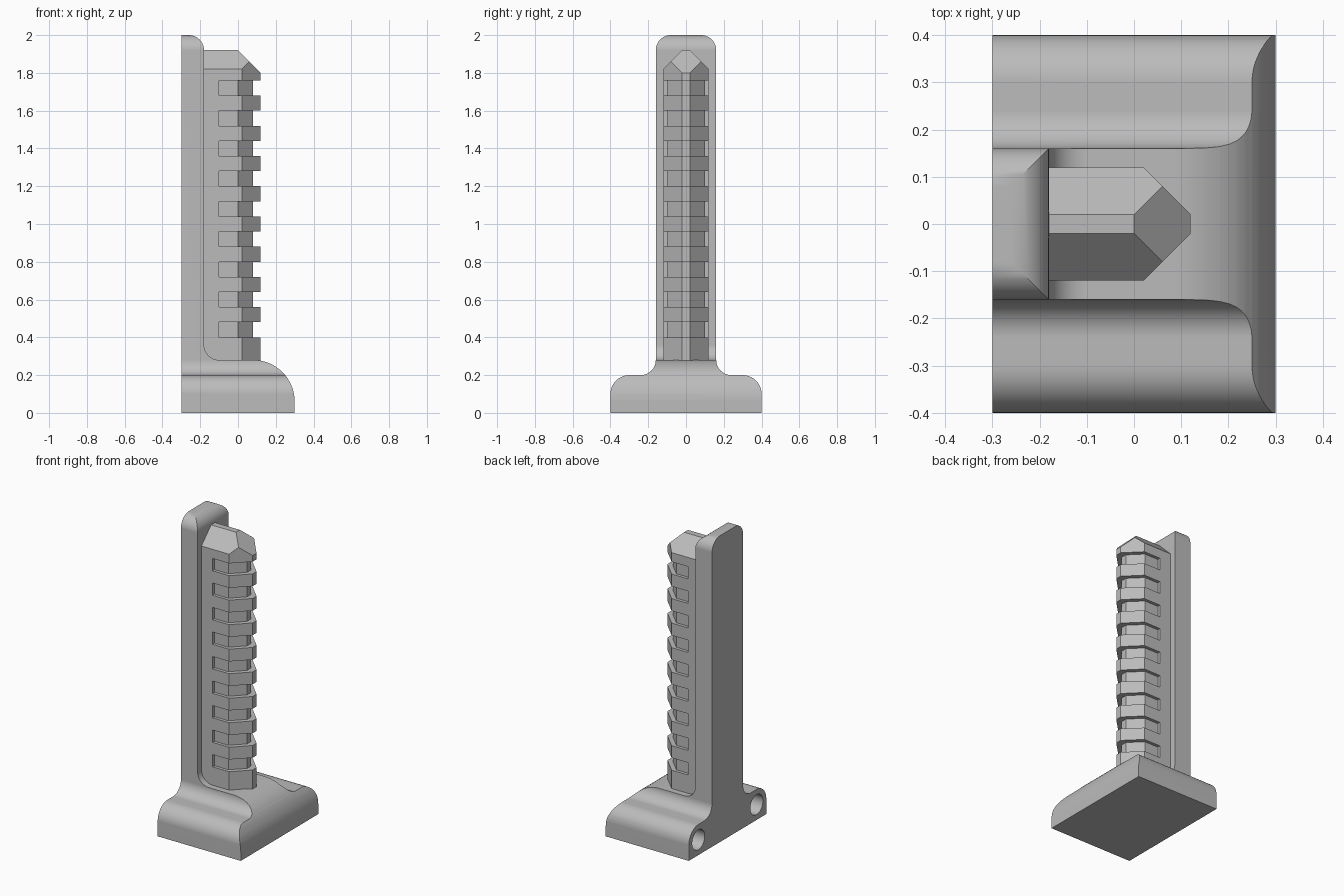
import bpy, bmesh
from math import cos, sin, radians
from mathutils import Vector

cube = bpy.data.objects.get("Cube")
if cube:
    bpy.data.objects.remove(cube, do_unlink=True)

grey = bpy.data.materials.new("plain grey")
grey.use_nodes = True
colour = (0.5, 0.5, 0.5, 1)
grey.diffuse_color = colour
grey.node_tree.nodes["Principled BSDF"].inputs["Base Color"].default_value = colour


def arc(cx, cy, r, start, end, steps=10):
    angles = [radians(start + (end - start) * i / steps) for i in range(steps + 1)]
    return [(cx + r * cos(a), cy + r * sin(a)) for a in angles]


def mirrored(half):
    """Close a half outline by mirroring its first coordinate."""
    return half + [(-a, b) for a, b in reversed(half)]


def prism(name, points, axis, spans):
    """Extrude an outline along x, y or z, once for each span."""
    place = {"x": lambda a, b, d: (d, a, b),
             "y": lambda a, b, d: (a, d, b),
             "z": lambda a, b, d: (a, b, d)}[axis]
    bm = bmesh.new()
    for low, high in spans:
        rings = [[bm.verts.new(place(a, b, d)) for a, b in points] for d in (low, high)]
        bm.faces.new(rings[0])
        bm.faces.new(rings[1])
        for i in range(len(points)):
            j = (i + 1) % len(points)
            bm.faces.new((rings[0][i], rings[0][j], rings[1][j], rings[1][i]))
    bmesh.ops.recalc_face_normals(bm, faces=bm.faces)
    mesh = bpy.data.meshes.new(name)
    bm.to_mesh(mesh)
    bm.free()
    mesh.materials.append(grey)
    obj = bpy.data.objects.new(name, mesh)
    bpy.context.collection.objects.link(obj)
    return obj


def boolean(obj, tool, operation):
    """Apply an exact boolean and discard the tool."""
    mod = obj.modifiers.new("boolean", "BOOLEAN")
    mod.operation, mod.object, mod.solver = operation, tool, "EXACT"
    bpy.context.view_layer.update()
    graph = bpy.context.evaluated_depsgraph_get()
    mesh = bpy.data.meshes.new_from_object(obj.evaluated_get(graph))
    obj.modifiers.clear()
    obj.data = mesh
    bpy.data.objects.remove(tool, do_unlink=True)


# Body: side outline crossed with front outline
side = mirrored([(0.4, 0)] + arc(0.3, 0.1, 0.1, 0, 90)
                + arc(0.24, 0.28, 0.08, 270, 180) + arc(0.08, 1.92, 0.08, 0, 90))
front = ([(-0.3, -0.1), (0.3, -0.1)] + arc(0.08, 0.06, 0.22, 0, 90, 16)
         + arc(-0.1, 0.36, 0.08, 270, 180) + arc(-0.26, 1.92, 0.08, 0, 90) + [(-0.3, 2)])
body = prism("base_and_upright", side, "x", [(-0.5, 0.5)])
boolean(body, prism("front_outline", front, "y", [(-0.5, 0.5)]), "INTERSECT")

# Blind round holes in the flat back of the base
for y in (-0.3, 0.3):
    boolean(body, prism("hole_cutter", arc(y, 0.1, 0.065, 0, 351, 39), "x", [(-0.4, 0.1)]),
            "DIFFERENCE")

bpy.ops.object.select_all(action="DESELECT")
body.select_set(True)
bpy.context.view_layer.objects.active = body
bpy.ops.object.shade_smooth_by_angle(angle=radians(20))
body.modifiers.new("even shading", "WEIGHTED_NORMAL").keep_sharp = True


def closed(half):
    return half + [(x, -y) for x, y in reversed(half)]


# Toothed post with chamfered front corners
post = prism("toothed_post", closed([(-0.2, 0.12), (0.02, 0.12), (0.12, 0.02)]),
             "z", [(0.2, 1.92)])

# Sloped faces of the post tip
bm = bmesh.new()
bm.from_mesh(post.data)
for point, normal in (((0, 0.02, 1.92), (0, 1, 1)), ((0, -0.02, 1.92), (0, -1, 1)),
                      ((0, 0, 1.92), (1, 0, 1))):
    cut = bmesh.ops.bisect_plane(bm, geom=bm.verts[:] + bm.edges[:] + bm.faces[:], dist=1e-5,
                                 plane_co=point, plane_no=Vector(normal).normalized(),
                                 clear_outer=True)
    edges = [e for e in bm.edges if e.is_boundary]
    bmesh.ops.holes_fill(bm, edges=edges, sides=0)
bmesh.ops.recalc_face_normals(bm, faces=bm.faces)
bm.to_mesh(post.data)
bm.free()

# Evenly spaced notches wrapping the sides and front
notch = [(-0.1, 0.2), (0.2, 0.2), (0.2, -0.2), (-0.1, -0.2), (-0.1, -0.1),
         (0, -0.1), (0.08, -0.02), (0.08, 0.02), (0, 0.1), (-0.1, 0.1)]
spans = [(0.4 + 0.16 * i, 0.48 + 0.16 * i) for i in range(9)]
boolean(post, prism("notch_cutter", notch, "z", spans), "DIFFERENCE")
